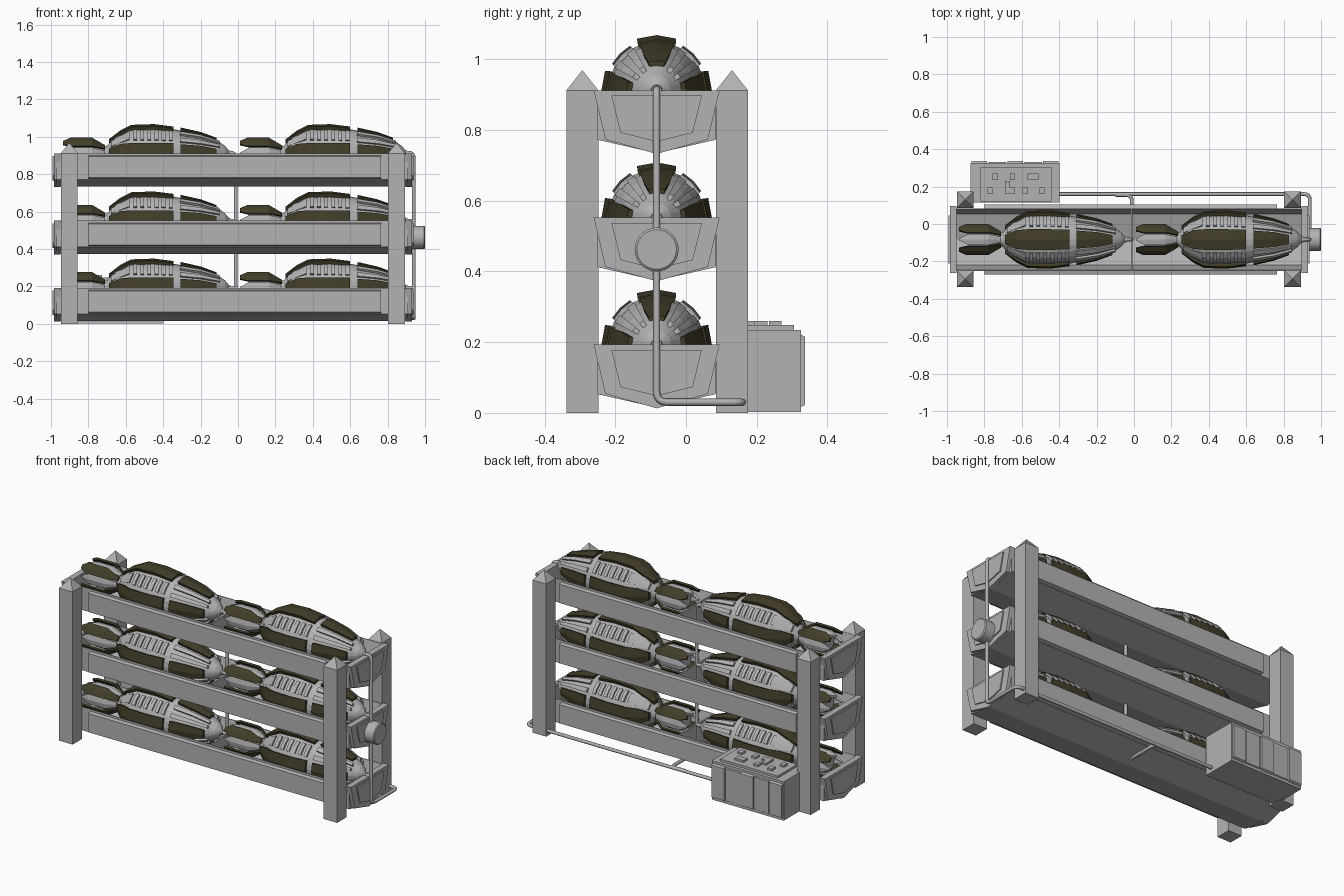
import bpy, bmesh, math
from mathutils import Vector, Matrix

if "Cube" in bpy.data.objects:
    bpy.data.objects.remove(bpy.data.objects["Cube"])


def material(name, rgb):
    m = bpy.data.materials.new(name)
    m.diffuse_color = (*rgb, 1)
    m.use_nodes = True
    m.node_tree.nodes["Principled BSDF"].inputs["Base Color"].default_value = m.diffuse_color
    return m


GREY = material("steel grey", (0.45, 0.45, 0.45))
OLIVE = material("dark olive", (0.055, 0.047, 0.022))
CY = -0.083                      # rack centre line in y
LEVELS = (0.193, 0.552, 0.912)   # rim height of each tray


def finish(name, bm, mat=GREY):
    bmesh.ops.recalc_face_normals(bm, faces=bm.faces)
    me = bpy.data.meshes.new(name)
    bm.to_mesh(me)
    bm.free()
    me.materials.append(mat)
    return place(name, me)


def place(name, mesh, loc=(0, 0, 0)):
    ob = bpy.data.objects.new(name, mesh)
    ob.location = loc
    bpy.context.collection.objects.link(ob)
    return ob


def add_box(bm, x0, x1, y0, y1, z0, z1):
    m = Matrix.LocRotScale(((x0 + x1) / 2, (y0 + y1) / 2, (z0 + z1) / 2), None,
                           Vector((x1 - x0, y1 - y0, z1 - z0)))
    return bmesh.ops.create_cube(bm, size=1, matrix=m)["verts"]


def add_prism(bm, profile, x0, x1):
    """Extrude a closed (y, z) outline along x."""
    f = bm.faces.new([bm.verts.new((x0, y, z)) for y, z in profile])
    new = bmesh.ops.extrude_face_region(bm, geom=[f])["geom"]
    bmesh.ops.translate(bm, vec=(x1 - x0, 0, 0),
                        verts=[v for v in new if isinstance(v, bmesh.types.BMVert)])


def add_lathe(bm, profile, n=24):
    """Closed turned shape around x from (x, r) points."""
    rings = [[bm.verts.new((x, r * math.sin(2 * math.pi * i / n), r * math.cos(2 * math.pi * i / n)))
              for i in range(n)] for x, r in profile]
    for a, b in zip(rings, rings[1:]):
        for i in range(n):
            bm.faces.new((a[i], a[(i + 1) % n], b[(i + 1) % n], b[i]))
    bm.faces.new(rings[0])
    bm.faces.new(rings[-1])


def add_panel(bm, profile, angle, thick=0.02):
    """Curved plate hugging the x axis, (x, r, half width) points, turned to an angle."""
    rings = []
    for x, r, w in profile:
        a = math.asin(w / r)
        ring = [(r, -a), (r, 0), (r, a), (r - thick, a), (r - thick, 0), (r - thick, -a)]
        rings.append([bm.verts.new((x, q * math.sin(angle + t), q * math.cos(angle + t))) for q, t in ring])
    for a, b in zip(rings, rings[1:]):
        for i in range(6):
            bm.faces.new((a[i], a[(i + 1) % 6], b[(i + 1) % 6], b[i]))
    bm.faces.new(rings[0])
    bm.faces.new(rings[-1])


def pipe(name, pts, radius=0.01, bend=0.03):
    """Round pipe through points with rounded corners."""
    pts = [Vector(p) for p in pts]
    path = [pts[0]]
    for a, b, c in zip(pts, pts[1:], pts[2:]):
        p, q = b + (a - b).normalized() * bend, b + (c - b).normalized() * bend
        for i in range(5):
            t = i / 4
            path.append(p * (1 - t) ** 2 + b * 2 * t * (1 - t) + q * t * t)
    path.append(pts[-1])
    cu = bpy.data.curves.new(name, "CURVE")
    cu.dimensions = "3D"
    cu.bevel_depth, cu.bevel_resolution, cu.use_fill_caps = radius, 2, True
    sp = cu.splines.new("POLY")
    sp.points.add(len(path) - 1)
    for s, p in zip(sp.points, path):
        s.co = (*p, 1)
    cu.materials.append(GREY)
    return place(name, cu)


# Corner posts with pyramid tips
for px, xn in ((-0.902, "left"), (0.847, "right")):
    for py, yn in ((-0.293, "front"), (0.13, "back")):
        bm = bmesh.new()
        add_box(bm, px - .045, px + .045, py - .045, py + .045, 0, 0.912)
        top = max(bm.faces, key=lambda f: f.calc_center_median().z)
        bmesh.ops.poke(bm, faces=[top], offset=0.057)
        finish(f"{yn}_{xn}_post", bm)

# Trough trays: shell, end caps, end panels, side panels, divider
bm = bmesh.new()
add_prism(bm, [(-.167, 0), (-.167, -.14), (0, -.178), (.167, -.14), (.167, 0),
               (.163, 0), (.137, -.12), (0, -.163), (-.137, -.12), (-.163, 0)], -0.97, 0.91)
for x0, x1, s in ((-0.985, -0.95, -1), (0.895, 0.93, 1)):
    add_prism(bm, [(-.178, 0), (-.145, -.139), (0, -.18), (.145, -.139), (.178, 0)], x0, x1)
    xe = x1 if s > 0 else x0
    add_prism(bm, [(-.128, -.015), (-.102, -.12), (0, -.145), (.102, -.12), (.128, -.015)], xe, xe + s * .007)
for s in (-1, 1):
    add_prism(bm, [(s * .166, -.012), (s * .187, -.018), (s * .187, -.13), (s * .166, -.137)], -0.80, 0.765)
add_prism(bm, [(-.163, 0), (-.137, -.12), (0, -.163), (.137, -.12), (.163, 0)], -0.016, -0.007)
tray = finish("bottom_tray", bm)
tray.location = (0, CY, LEVELS[0])
place("middle_tray", tray.data, (0, CY, LEVELS[1]))
place("top_tray", tray.data, (0, CY, LEVELS[2]))

# Pod hull: turned body, tail core, ribs and tail spikes
QUARTERS = [i * math.pi / 2 for i in range(4)]
bm = bmesh.new()
add_lathe(bm, [(-.89, .045), (-.86, .06), (-.78, .06), (-.72, .035), (-.70, .04), (-.65, .095), (-.58, .132),
               (-.45, .137), (-.34, .128), (-.2, .10), (-.11, .068), (-.07, .04), (-.05, .016), (-.04, .014)])
for a in QUARTERS:
    add_panel(bm, [(-.935, .06, .004), (-.885, .072, .03), (-.78, .072, .03), (-.715, .045, .015)], a, .015)
    d = a + math.pi / 4
    for i in range(6):                                   # cooling ribs between plates
        x = -.56 + .038 * i
        r = .147 - .0012 * i
        add_panel(bm, [(x, r, .036), (x + .02, r, .036)], d)
    for off in (-.2, .2):                                # forward strakes
        add_panel(bm, [(-.31, .134, .013), (-.2, .113, .011), (-.1, .077, .008)], d + off)
    add_panel(bm, [(-.68, .075, .02), (-.58, .142, .03)], d)
hull = finish("pod_hull", bm)

# Pod armour: two plates per quarter and diagonal tail fins
bm = bmesh.new()
for a in QUARTERS:
    add_panel(bm, [(-.69, .075, .024), (-.63, .122, .05), (-.57, .152, .055), (-.45, .156, .055), (-.345, .143, .054)], a)
    add_panel(bm, [(-.307, .138, .048), (-.2, .114, .04), (-.115, .083, .024)], a)
    add_panel(bm, [(-.935, .083, .012), (-.895, .092, .032), (-.78, .092, .032), (-.71, .05, .012)], a + math.pi / 4, .012)
armour = finish("pod_armour", bm, OLIVE)

for i, z in enumerate(LEVELS):
    for j, dx in enumerate((0, 0.945)):
        if i + j == 0:
            hull.location = armour.location = (0, CY, z)
        else:
            place(f"pod_hull_{i}{j}", hull.data, (dx, CY, z))
            place(f"pod_armour_{i}{j}", armour.data, (dx, CY, z))

# Feed pipes: main run from the box, middle branch, nose links
pipe("main_feed_pipe", [(-.42, .16, .03), (.94, .16, .03), (.94, CY, .03), (.94, CY, .915), (.88, CY, .915)])
pipe("middle_feed_pipe", [(-.10, .155, .03), (-.012, .155, .03), (-.012, CY, .03), (-.012, CY, .915), (-.06, CY, .915)])
for i, z in enumerate(LEVELS[:2]):
    pipe(f"right_nose_link_{i}", [(.94, CY, z), (.88, CY, z)])
    pipe(f"middle_nose_link_{i}", [(-.012, CY, z), (-.06, CY, z)])

# Round coupling on the right end
bm = bmesh.new()
add_lathe(bm, [(.92, .062), (.995, .062), (1.0, .056)], 32)
finish("end_coupling", bm).location = (0, CY, 0.462)

# Control box with ribbed back
bm = bmesh.new()
add_box(bm, -.874, -.398, .115, .325, .003, .235)
for i in range(5):
    w = .476 / 5
    x0 = -.874 + w * i
    if i % 2 == 0:
        x0, w = x0 + .006, w - .012
    vs = add_box(bm, x0, x0 + w, .30, .337 if i % 2 == 0 else .331, .003, .235)
    for v in vs:                                         # sloped top and bottom edges
        if v.co.y > .32:
            v.co.z += .02 if v.co.z < .1 else -.02
finish("control_box", bm)

# Raised control panel and its keys
bm = bmesh.new()
add_box(bm, -.82, -.44, .12, .305, .23, .248)
for x0, x1, y0, y1 in ((-.757, -.727, .235, .27), (-.664, -.637, .235, .27), (-.57, -.51, .235, .27),
                       (-.784, -.757, .16, .195), (-.69, -.635, .16, .195), (-.69, -.663, .195, .23),
                       (-.597, -.57, .16, .195), (-.505, -.478, .16, .195)):
    add_box(bm, x0, x1, y0, y1, .24, .26)
finish("control_panel", bm)
